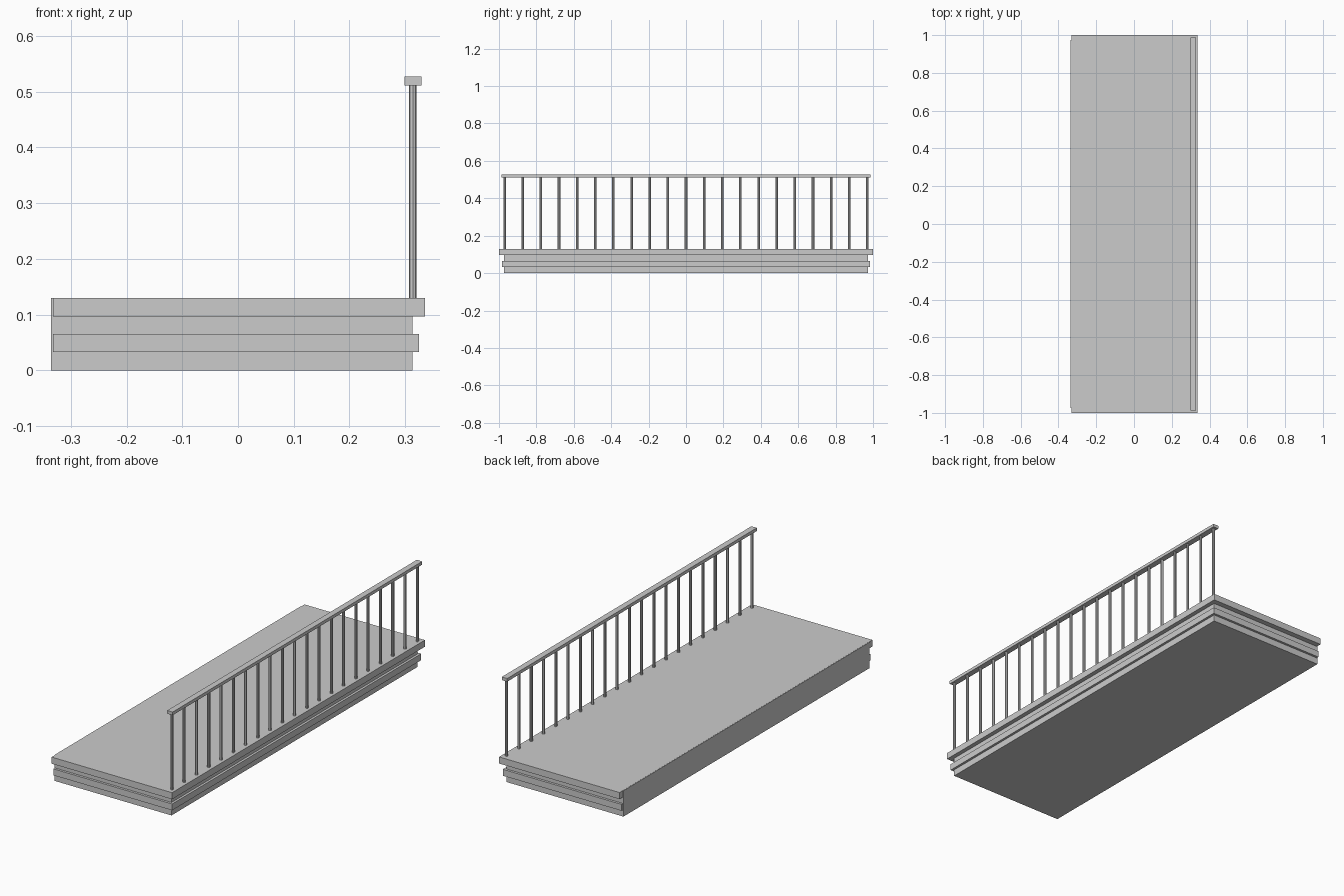
import bpy, bmesh
from mathutils import Matrix

if "Cube" in bpy.data.objects:
    bpy.data.objects.remove(bpy.data.objects["Cube"])


def box(name, x0, x1, half_y, z0, z1):
    bm = bmesh.new()
    size = Matrix.Diagonal((x1 - x0, 2 * half_y, z1 - z0, 1))
    place = Matrix.Translation(((x0 + x1) / 2, 0, (z0 + z1) / 2))
    bmesh.ops.create_cube(bm, size=1, matrix=place @ size)
    return finish(name, bm)


def finish(name, bm):
    mesh = bpy.data.meshes.new(name)
    bm.to_mesh(mesh)
    bm.free()
    obj = bpy.data.objects.new(name, mesh)
    bpy.context.collection.objects.link(obj)
    return obj


# Balcony base: core block with two projecting slabs
box("core_block", -0.335, 0.313, 0.973, 0.0, 0.1295)
box("middle_band", -0.332, 0.325, 0.985, 0.033, 0.065)
box("floor_slab", -0.332, 0.335, 1.0, 0.097, 0.13)

# Handrail
box("handrail", 0.299, 0.329, 0.987, 0.511, 0.527)

# Row of evenly spaced octagonal balusters
COUNT, END = 21, 0.97
bm = bmesh.new()
for i in range(COUNT):
    y = -END + 2 * END * i / (COUNT - 1)
    bmesh.ops.create_cone(bm, cap_ends=True, segments=8,
                          radius1=0.007, radius2=0.007, depth=0.388,
                          matrix=Matrix.Translation((0.3135, y, 0.32)))
finish("balusters", bm)
